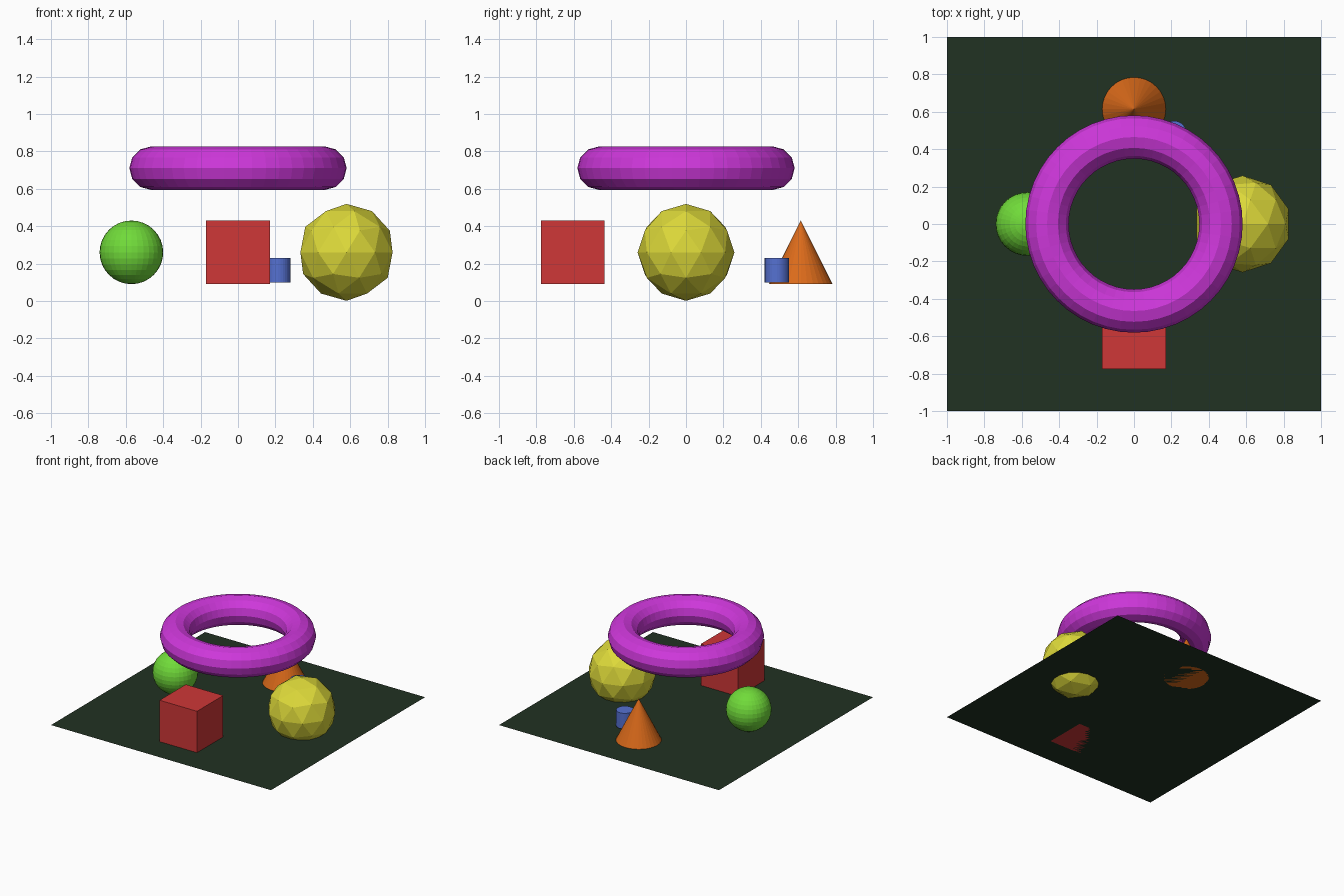
import bpy

if "Cube" in bpy.data.objects:
    bpy.data.objects.remove(bpy.data.objects["Cube"])


def finish(name, color):
    """Name the newest object and give it a coloured material."""
    ob = bpy.context.object
    ob.name = name
    mat = bpy.data.materials.new(name + "_colour")
    # displayed 0-255 colour to linear
    mat.diffuse_color = [(c / 255) ** 2.2 for c in color] + [1.0]
    mat.use_nodes = True
    mat.node_tree.nodes["Principled BSDF"].inputs["Base Color"].default_value = mat.diffuse_color
    ob.data.materials.append(mat)
    return ob


add = bpy.ops.mesh
FLOOR = 0.09   # height of the ground sheet
R = 0.17       # half size of the main solids

# Ground sheet
add.primitive_plane_add(size=2, location=(0, 0, FLOOR))
finish("ground_sheet", (38, 53, 39))

# Solids arranged around the centre
add.primitive_cube_add(size=2 * R, location=(0, -0.605, FLOOR + R))
finish("red_cube", (205, 58, 58))

add.primitive_uv_sphere_add(segments=32, ring_count=16, radius=R,
                            location=(-0.57, 0, FLOOR + R))
finish("green_ball", (112, 218, 60))

add.primitive_cone_add(vertices=32, radius1=R, depth=2 * R,
                       location=(0, 0.614, FLOOR + R))
finish("orange_cone", (218, 106, 32))

add.primitive_ico_sphere_add(subdivisions=2, radius=0.259,
                             location=(0.58, 0, 0.26))
finish("yellow_faceted_ball", (220, 216, 60))

add.primitive_cylinder_add(vertices=32, radius=0.065, depth=0.13,
                           location=(0.215, 0.486, 0.165))
finish("blue_cylinder", (86, 112, 208))

# Ring floating above
add.primitive_torus_add(major_segments=48, minor_segments=12,
                        major_radius=0.465, minor_radius=0.116,
                        location=(0, 0, 0.71))
finish("floating_ring", (205, 58, 218))
